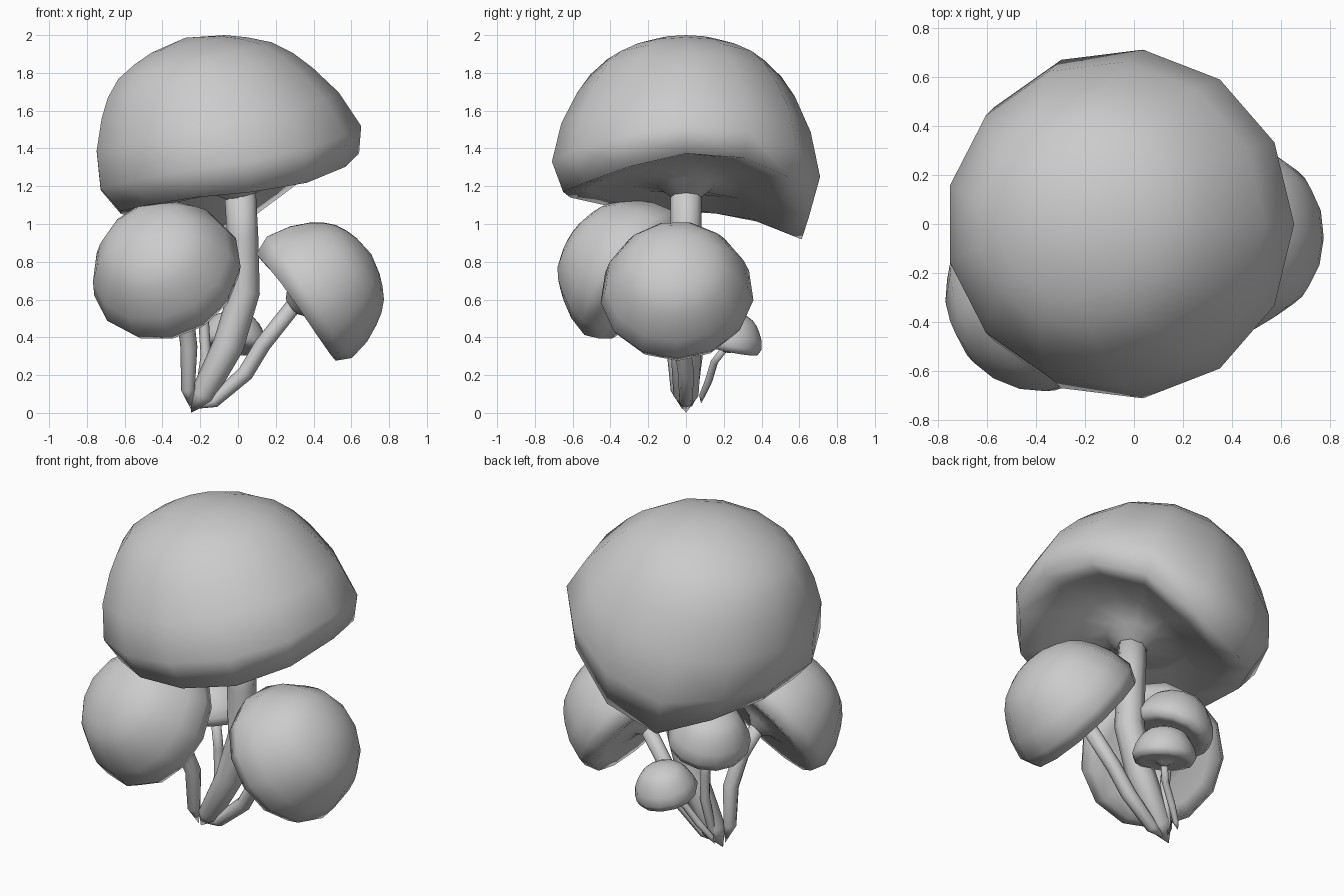
import bpy, bmesh, math
from mathutils import Vector

if "Cube" in bpy.data.objects:
    bpy.data.objects.remove(bpy.data.objects["Cube"])

# Shared cap profile (radius, height above rim, how strongly rim droop pulls it)
PROFILE = [(.2, .78, 0), (.31, .74, 0), (.42, .685, .05), (.51, .6, .1), (.58, .5, .15),
           (.665, .34, .35), (.715, .14, .6), (.655, 0, 1), (.52, 0, .8),
           (.3, .02, .3), (.15, -.02, 0), (.08, -.08, 0)]


def finish(name, bm):
    bmesh.ops.recalc_face_normals(bm, faces=bm.faces)
    for f in bm.faces:
        f.smooth = True
    me = bpy.data.meshes.new(name)
    bm.to_mesh(me)
    bm.free()
    bpy.context.collection.objects.link(bpy.data.objects.new(name, me))


def skin(bm, rings):
    for a, b in zip(rings, rings[1:]):
        n = len(a)
        for i in range(n):
            j = (i + 1) % n
            bm.faces.new((a[i], a[j], b[j], b[i]))


def fan(bm, ring, tip):
    for i in range(len(ring)):
        bm.faces.new((ring[i], ring[(i + 1) % len(ring)], tip))


def cap(name, centre, axis, scale, lean=0, droop=None, down=(0, 0, -1), sides=13):
    """Dome with a rounded rim and hollow underside, turned about a tilted axis."""
    c, a = Vector(centre), Vector(axis).normalized()
    u = Vector((0, 1, 0)).cross(a).normalized()
    v = a.cross(u)
    bm = bmesh.new()
    rings = []
    for r, h, w in PROFILE:
        ring = []
        for i in range(sides):
            t = math.tau * i / sides
            k = lean * r / .7 * math.cos(t)
            if h <= .05 and r < .6:
                k *= .5
            p = c + scale * (u * r * math.cos(t) + v * r * math.sin(t) + a * (h - k))
            if droop:
                p += Vector(down) * w * scale * droop(math.degrees(t))
            ring.append(bm.verts.new(p))
        rings.append(ring)
    skin(bm, rings)
    fan(bm, rings[0], bm.verts.new(c + a * .815 * scale))
    fan(bm, rings[-1], bm.verts.new(c - a * .08 * scale))
    finish(name, bm)


def stem(name, path, radius, sides=8):
    """Bent tube ending in a pointed root."""
    pts = [Vector(p) for p in path]
    bm = bmesh.new()
    rings = []
    for i in range(1, len(pts)):
        d = (pts[min(i + 1, len(pts) - 1)] - pts[i - 1]).normalized()
        u = Vector((0, 1, 0)).cross(d).normalized()
        v = d.cross(u)
        r = radius * (.8 if i == 1 else 1)
        rings.append([bm.verts.new(pts[i] + r * (u * math.cos(math.tau * k / sides)
                      + v * math.sin(math.tau * k / sides))) for k in range(sides)])
    skin(bm, rings)
    fan(bm, rings[0], bm.verts.new(pts[0]))
    fan(bm, rings[-1], bm.verts.new(pts[-1]))
    finish(name, bm)


def big_droop(deg):
    """Large lobe hanging at the back, slight sag at the front right."""
    return .26 * math.exp(-((deg - 102) / 38) ** 2) + .09 * math.exp(-((deg - 300) / 45) ** 2)


def top_droop(deg):
    """Rim curling back on the upper edge of a tilted cap."""
    return .1 * math.exp(-((deg - 180) / 55) ** 2)


# Caps
cap("main_cap", (0, 0, 1.22), (-.342, 0, .94), 1, .08, big_droop)
cap("right_cap", (.315, -.045, .59), (.84, -.03, .54), .57, 0, top_droop, (-.4, 0, -1))
cap("front_left_cap", (-.35, -.228, .69), (-.3, -.76, .58), .572)
cap("small_back_cap", (-.03, .22, .34), (.1, .2, .95), .25)
cap("middle_back_cap", (-.20, .07, .63), (-.22, .16, .95), .325)

# Stems
stem("main_stem", [(-.25, 0, 0), (-.19, 0, .09), (-.05, 0, .36), (.033, 0, .64),
                   (.025, 0, .92), (.01, 0, 1.2)], .083)
stem("right_stem", [(-.24, 0, .02), (-.13, 0, .06), (.04, 0, .21),
                    (.13, -.02, .36), (.32, -.05, .6)], .043)
stem("front_left_stem", [(-.25, -.02, .02), (-.265, -.045, .12), (-.26, -.06, .35),
                         (-.28, -.13, .52), (-.34, -.22, .69)], .045)
stem("small_back_stem", [(-.25, .08, .05), (-.23, .085, .09), (-.17, .12, .17),
                         (-.1, .15, .27), (-.03, .22, .36)], .02)
stem("middle_back_stem", [(-.22, .03, .03), (-.205, .04, .1), (-.17, .06, .3),
                          (-.18, .07, .46), (-.2, .07, .64)], .028)
